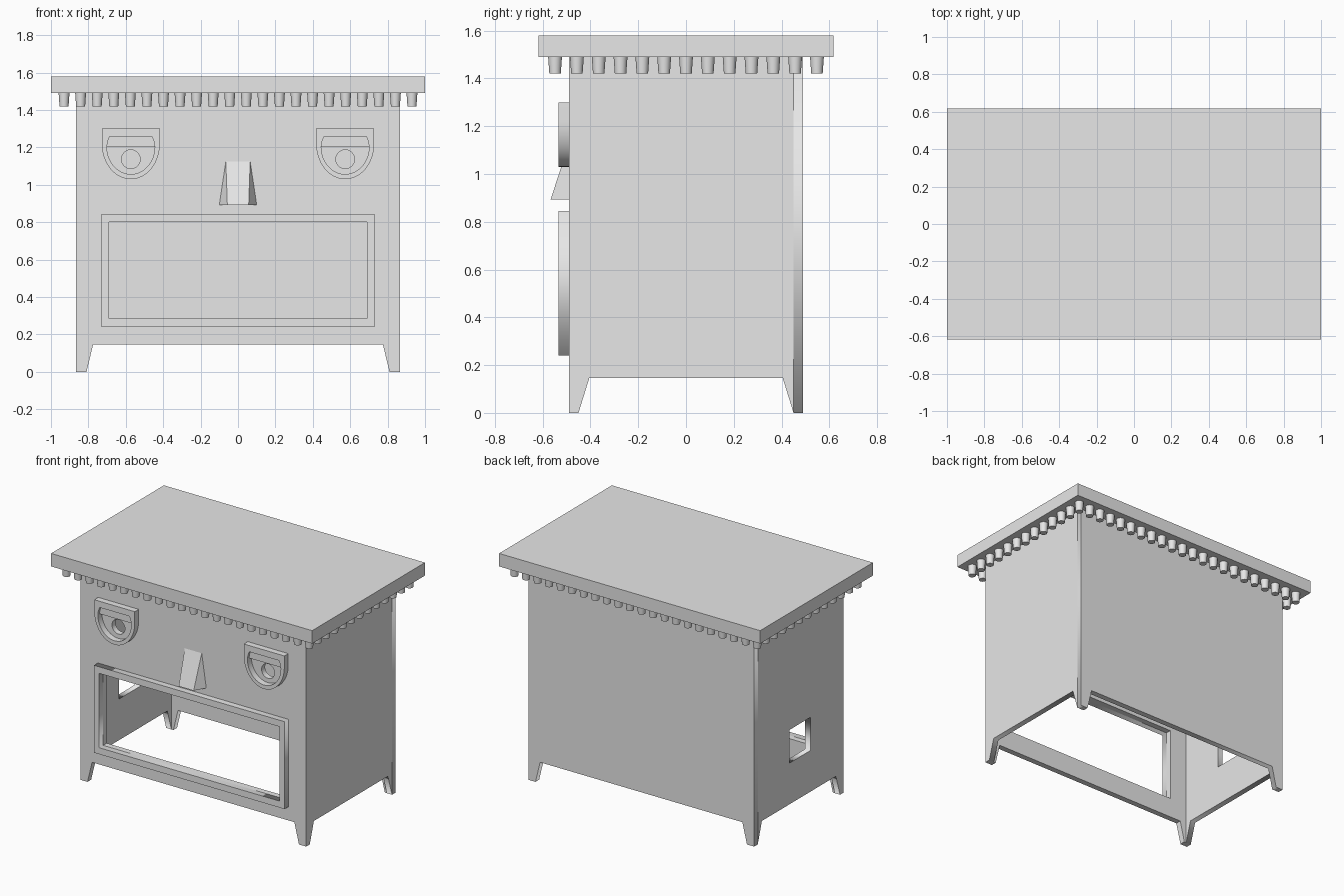
import bpy, bmesh, math

cube = bpy.data.objects.get("Cube")
if cube:
    bpy.data.objects.remove(cube, do_unlink=True)

grey = bpy.data.materials.new("plain_grey")
grey.use_nodes = True
grey.diffuse_color = (0.8, 0.8, 0.8, 1)
grey.node_tree.nodes["Principled BSDF"].inputs["Base Color"].default_value = (0.8, 0.8, 0.8, 1)

W, D, T = 0.865, 0.49, 0.04        # body half width, half depth, wall thickness
BODY_TOP, TOP = 1.49, 1.58
APRON = 0.145                      # height of the gap between the legs
FRONT_TURN = (math.pi / 2, 0, 0)
SIDE_TURN = (math.pi / 2, 0, math.pi / 2)


def add_object(name, mesh, location=(0, 0, 0), rotation=(0, 0, 0)):
    mesh.name = name
    if not mesh.materials:
        mesh.materials.append(grey)
    obj = bpy.data.objects.new(name, mesh)
    obj.location, obj.rotation_euler = location, rotation
    bpy.context.collection.objects.link(obj)
    return obj


def panel(name, loops, thickness, location, rotation):
    """Flat board: first loop is the outline, the others are openings."""
    curve = bpy.data.curves.new(name + "_outline", 'CURVE')
    curve.dimensions, curve.fill_mode = '2D', 'BOTH'
    curve.extrude = thickness / 2
    for loop in loops:
        spline = curve.splines.new('POLY')
        spline.points.add(len(loop) - 1)
        for point, (x, y) in zip(spline.points, loop):
            point.co = (x, y, 0, 1)
        spline.use_cyclic_u = True
    temp = bpy.data.objects.new(name + "_temp", curve)
    bpy.context.collection.objects.link(temp)
    graph = bpy.context.evaluated_depsgraph_get()
    mesh = bpy.data.meshes.new_from_object(temp.evaluated_get(graph))
    bpy.data.objects.remove(temp, do_unlink=True)
    bpy.data.curves.remove(curve)
    bm = bmesh.new()
    bm.from_mesh(mesh)
    bmesh.ops.remove_doubles(bm, verts=bm.verts, dist=0.0001)
    bmesh.ops.recalc_face_normals(bm, faces=bm.faces)
    bm.to_mesh(mesh)
    bm.free()
    return add_object(name, mesh, location, rotation)


def rect(x0, x1, z0, z1):
    return [(x0, z0), (x1, z0), (x1, z1), (x0, z1)]


def arc(cx, cz, rx, rz, start, end, steps):
    return [(cx + rx * math.cos(start + (end - start) * i / steps),
             cz + rz * math.sin(start + (end - start) * i / steps))
            for i in range(steps + 1)]


def mirrored(half):
    """Complete a symmetric outline from its right half, listed from the bottom up."""
    return half + [(-x, z) for x, z in reversed(half)]


# Body walls with tapered legs
def legged(edge, foot, knee):
    return mirrored([(knee, APRON), (foot, 0), (edge, 0), (edge, BODY_TOP)])


opening = rect(-0.69, 0.69, 0.285, 0.80)
EYE_X = 0.573
pupils = [arc(s * EYE_X, 1.137, 0.05, 0.05, 0, math.tau, 32)[:-1] for s in (-1, 1)]
outline = legged(W, 0.81, 0.775)
panel("front_wall", [outline, opening] + pupils, T, (0, -D + T / 2, 0), FRONT_TURN)
panel("back_wall", [outline], T, (0, D - T / 2, 0), FRONT_TURN)

side = mirrored([(0.405, APRON), (D - T, 0), (D - T, BODY_TOP)])
panel("left_wall", [side], T, (W - T / 2, 0, 0), SIDE_TURN)
side_hole = rect(-0.125, 0.105, 0.43, 0.66)
panel("right_wall", [side, side_hole], T, (-W + T / 2, 0, 0), SIDE_TURN)

# Table top
bm = bmesh.new()
bmesh.ops.create_cube(bm, size=1)
for v in bm.verts:
    v.co.x *= 2
    v.co.y *= 1.234
    v.co.z *= TOP - BODY_TOP
mesh = bpy.data.meshes.new("table_top")
bm.to_mesh(mesh)
bm.free()
add_object("table_top", mesh, (0, 0, (TOP + BODY_TOP) / 2))

# Raised frame around the front opening
RAISE = 0.043
panel("opening_frame", [rect(-0.73, 0.73, 0.24, 0.845), opening], RAISE,
      (0, -D - RAISE / 2, 0), FRONT_TURN)

# Eyes: rounded ring with a straight lid
ring_outer = arc(0, 1.22, 0.155, 0.19, math.pi, math.tau, 32) + [(0.155, 1.30), (-0.155, 1.30)]
lid_side = [(0.128, 1.203), (0.124, 1.23), (0.114, 1.257)]
ring_inner = arc(0, 1.203, 0.128, 0.146, math.pi, math.tau, 32)[1:-1] + mirrored(lid_side)
for label, s in (("left", 1), ("right", -1)):
    panel(label + "_eye_ring", [ring_outer, ring_inner], RAISE,
          (s * EYE_X, -D - RAISE / 2, 0), FRONT_TURN)
    panel(label + "_eyelid", [mirrored(lid_side)], 0.025,
          (s * EYE_X, -D - 0.0125, 0), FRONT_TURN)

# Nose wedge
bm = bmesh.new()
for s in (-1, 1):
    for co in ((0.1, -D, 0.893), (0.057, -0.567, 0.893), (0.065, -D, 1.125),
               (0.065, -D + 0.01, 1.125), (0.1, -D + 0.01, 0.893)):
        bm.verts.new((s * co[0], co[1], co[2]))
bmesh.ops.convex_hull(bm, input=bm.verts)
bmesh.ops.dissolve_limit(bm, angle_limit=0.01, verts=bm.verts, edges=bm.edges)
bmesh.ops.recalc_face_normals(bm, faces=bm.faces)
mesh = bpy.data.meshes.new("nose")
bm.to_mesh(mesh)
bm.free()
add_object("nose", mesh)

# Row of tapered pegs under the table top
bm = bmesh.new()
PEG_H = BODY_TOP - 1.42
bmesh.ops.create_cone(bm, cap_ends=True, segments=20, radius1=0.024, radius2=0.029, depth=PEG_H)
peg_mesh = bpy.data.meshes.new("peg")
bm.to_mesh(peg_mesh)
bm.free()
PEG_X, PEG_Y, COLS, ROWS = 0.93, 0.548, 22, 13
spots = [(-PEG_X + 2 * PEG_X * i / (COLS - 1), s * PEG_Y) for s in (-1, 1) for i in range(COLS)]
spots += [(s * PEG_X, -PEG_Y + 2 * PEG_Y * i / (ROWS - 1))
          for s in (-1, 1) for i in range(1, ROWS - 1)]
for x, y in spots:
    add_object("peg", peg_mesh, (x, y, BODY_TOP - PEG_H / 2))

# Smooth the round parts while keeping edges sharp
bpy.ops.object.select_all(action='DESELECT')
for obj in bpy.context.collection.objects:
    if obj.type == 'MESH' and (obj.name == "peg" or "ring" in obj.name or obj.name == "front_wall"):
        obj.select_set(True)
        bpy.context.view_layer.objects.active = obj
bpy.ops.object.shade_smooth_by_angle()
